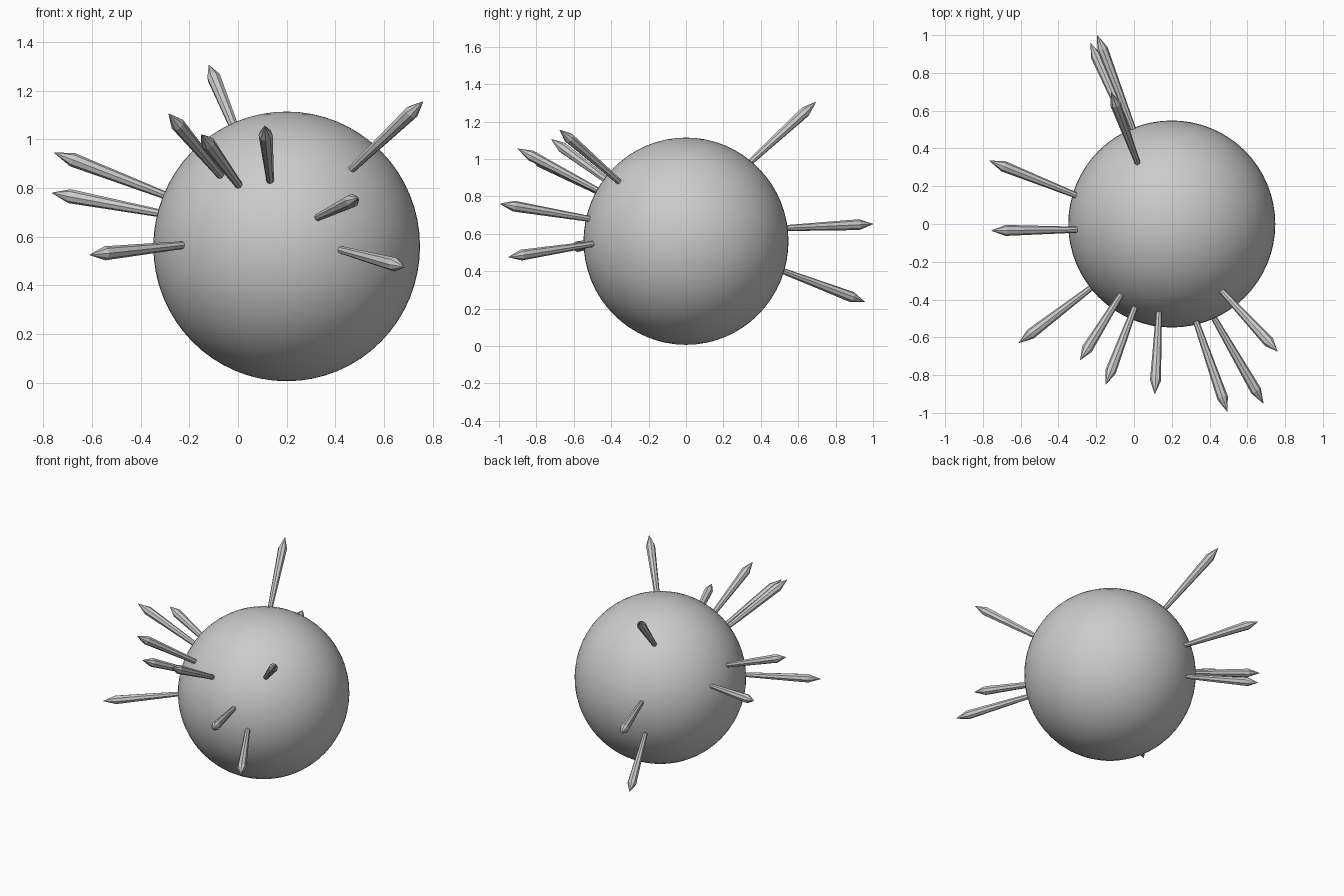
import bpy, bmesh, math
from mathutils import Vector

if "Cube" in bpy.data.objects:
    bpy.data.objects.remove(bpy.data.objects["Cube"])

# Round body, very slightly taller than wide
bpy.ops.mesh.primitive_uv_sphere_add(segments=64, ring_count=32, radius=1, location=(0.2, 0, 0.56))
body = bpy.context.object
body.name = "body"
body.scale = (0.548, 0.548, 0.554)
bpy.ops.object.shade_smooth()

# Spikes: point where each leaves the body, and its tip
SPIKES = [
    ((-0.23, -0.34, 0.565), (-0.61, -0.63, 0.525)),
    ((-0.07, -0.375, 0.85), (-0.285, -0.72, 1.105)),
    ((0.005, -0.44, 0.81), (-0.15, -0.85, 1.02)),
    ((0.132, -0.47, 0.83), (0.11, -0.90, 1.055)),
    ((0.33, -0.52, 0.68), (0.495, -0.995, 0.76)),
    ((0.425, -0.50, 0.545), (0.685, -0.95, 0.475)),
    ((0.465, -0.355, 0.875), (0.76, -0.675, 1.155)),
    ((-0.315, 0.155, 0.695), (-0.765, 0.335, 0.78)),
    ((-0.30, -0.03, 0.77), (-0.755, -0.035, 0.945)),
    ((0.015, 0.335, 0.975), (-0.12, 0.695, 1.305)),
    ((-0.015, 0.53, 0.63), (-0.195, 1.0, 0.652)),
    ((-0.04, 0.52, 0.40), (-0.23, 0.957, 0.235)),
]
SIDES = 8


def add_spike(name, base, tip):
    base, tip = Vector(base), Vector(tip)
    axis = (tip - base).normalized()
    start = base - axis * 0.03
    length = (tip - start).length
    # thin root swelling toward a short pointed head
    profile = [(0.015, 0), (0.029, length - 0.08), (0.001, length)]
    bm = bmesh.new()
    rings = []
    for r, z in profile:
        rings.append([bm.verts.new((r * math.cos(2 * math.pi * i / SIDES),
                                    r * math.sin(2 * math.pi * i / SIDES), z))
                      for i in range(SIDES)])
    for lo, hi in zip(rings, rings[1:]):
        for i in range(SIDES):
            j = (i + 1) % SIDES
            bm.faces.new((lo[i], lo[j], hi[j], hi[i]))
    bm.faces.new(rings[0][::-1])
    bm.faces.new(rings[-1])
    mesh = bpy.data.meshes.new(name)
    bm.to_mesh(mesh)
    bm.free()
    ob = bpy.data.objects.new(name, mesh)
    ob.location = start
    ob.rotation_euler = axis.to_track_quat('Z', 'Y').to_euler()
    bpy.context.collection.objects.link(ob)


for n, (base, tip) in enumerate(SPIKES, 1):
    add_spike(f"spike_{n}", base, tip)
